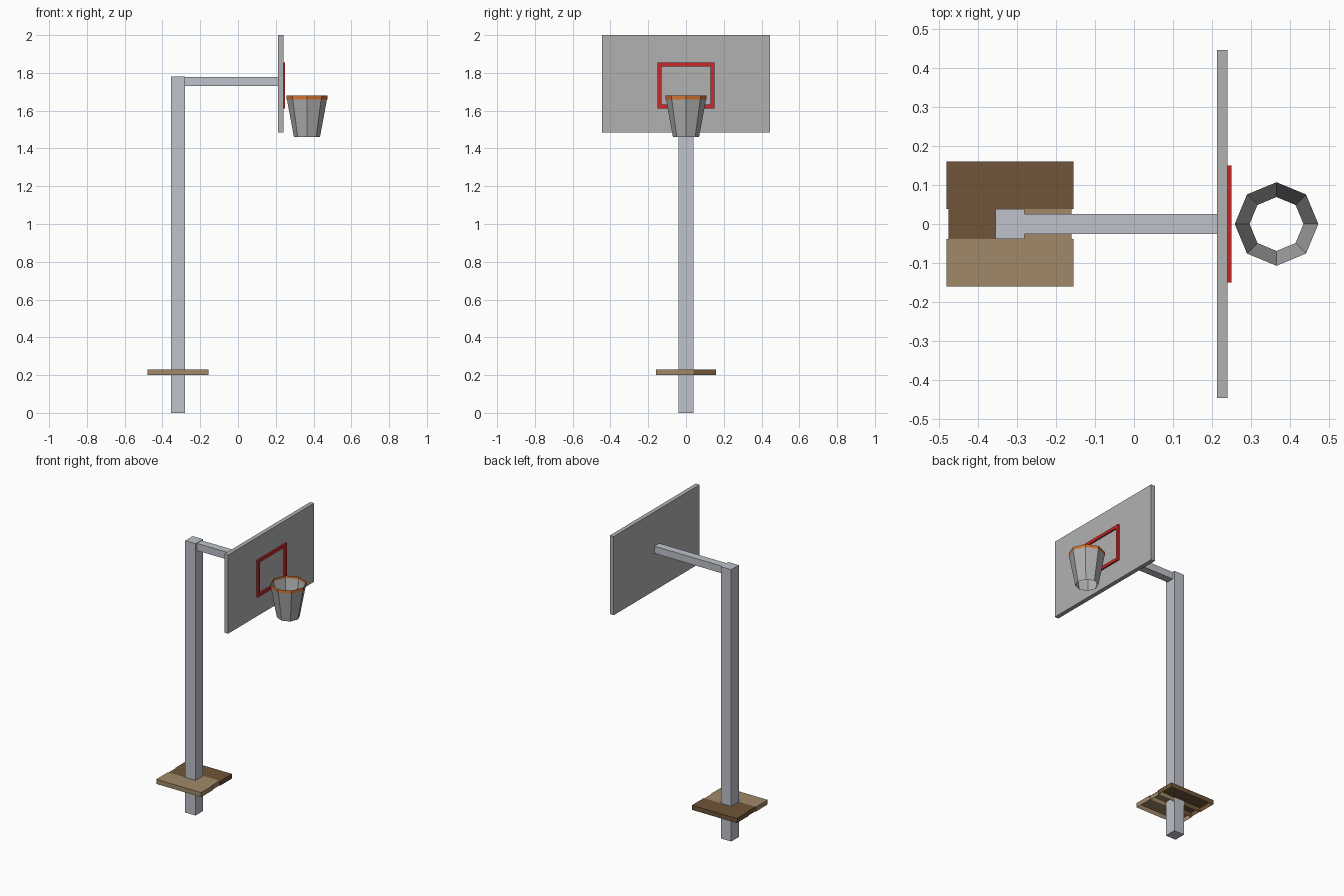
import bpy, bmesh, math

if "Cube" in bpy.data.objects:
    bpy.data.objects.remove(bpy.data.objects["Cube"])


def material(name, rgb):
    m = bpy.data.materials.new(name)
    m.diffuse_color = (*rgb, 1)
    m.use_nodes = True
    m.node_tree.nodes["Principled BSDF"].inputs["Base Color"].default_value = m.diffuse_color
    return m


STEEL = material("steel", (0.52, 0.54, 0.60))
BOARD = material("board_grey", (0.44, 0.44, 0.44))
RED = material("red", (0.60, 0.02, 0.02))
ORANGE = material("orange", (0.65, 0.17, 0.03))
TAN = material("light_wood", (0.35, 0.25, 0.14))
BROWN = material("dark_wood", (0.16, 0.09, 0.04))


def finish(name, bm, mat):
    me = bpy.data.meshes.new(name)
    bm.to_mesh(me)
    bm.free()
    if mat:
        me.materials.append(mat)
    ob = bpy.data.objects.new(name, me)
    bpy.context.collection.objects.link(ob)
    return ob


def add_box(bm, x, y, z, open_bottom=False):
    lo_hi = (x, y, z)
    verts = bmesh.ops.create_cube(bm, size=1)["verts"]
    for v in verts:
        v.co = [r[0] if c < 0 else r[1] for c, r in zip(v.co, lo_hi)]
    if open_bottom:
        faces = {f for v in verts for f in v.link_faces}
        bottom = [f for f in faces if all(abs(v.co.z - z[0]) < 1e-5 for v in f.verts)]
        bmesh.ops.delete(bm, geom=bottom, context='FACES_ONLY')


def box(name, x, y, z, mat, open_bottom=False):
    bm = bmesh.new()
    add_box(bm, x, y, z, open_bottom)
    return finish(name, bm, mat)


def octagon_band(name, r_top, r_bottom, z_top, z_bottom, mat, cx=0.365, n=8):
    # open eight-sided sleeve
    bm = bmesh.new()
    rings = []
    for r, z in ((r_bottom, z_bottom), (r_top, z_top)):
        rings.append([bm.verts.new((cx + r * math.cos(2 * math.pi * i / n),
                                    r * math.sin(2 * math.pi * i / n), z))
                      for i in range(n)])
    a, b = rings
    for i in range(n):
        j = (i + 1) % n
        bm.faces.new((a[i], a[j], b[j], b[i]))
    return finish(name, bm, mat)


# Post, arm and backboard
box("pole", (-0.355, -0.28), (-0.039, 0.039), (0, 1.78), STEEL)
box("arm", (-0.28, 0.212), (-0.025, 0.025), (1.73, 1.777), STEEL)
box("backboard", (0.212, 0.24), (-0.445, 0.445), (1.485, 2.0), BOARD)

# Red target rectangle made of four bars
bm = bmesh.new()
t, w, z0, z1 = 0.02, 0.15, 1.612, 1.855
for z in ((z0, z0 + t), (z1 - t, z1)):
    add_box(bm, (0.24, 0.25), (-w, w), z)
for y in ((-w, -w + t), (w - t, w)):
    add_box(bm, (0.24, 0.25), y, (z0 + t, z1 - t))
finish("target_frame", bm, RED)

# Hoop and net
octagon_band("rim", 0.108, 0.108, 1.68, 1.66, ORANGE)
octagon_band("net", 0.107, 0.069, 1.665, 1.46, BOARD)

# Wooden planks around the pole, hollow underneath
z = (0.20, 0.23)
box("plank_front", (-0.48, -0.155), (-0.16, -0.039), z, TAN, True)
box("plank_back", (-0.48, -0.155), (0.039, 0.16), z, BROWN, True)
box("plank_left", (-0.475, -0.355), (-0.039, 0.039), z, BROWN, True)
box("plank_right", (-0.28, -0.16), (-0.039, 0.039), z, TAN, True)
